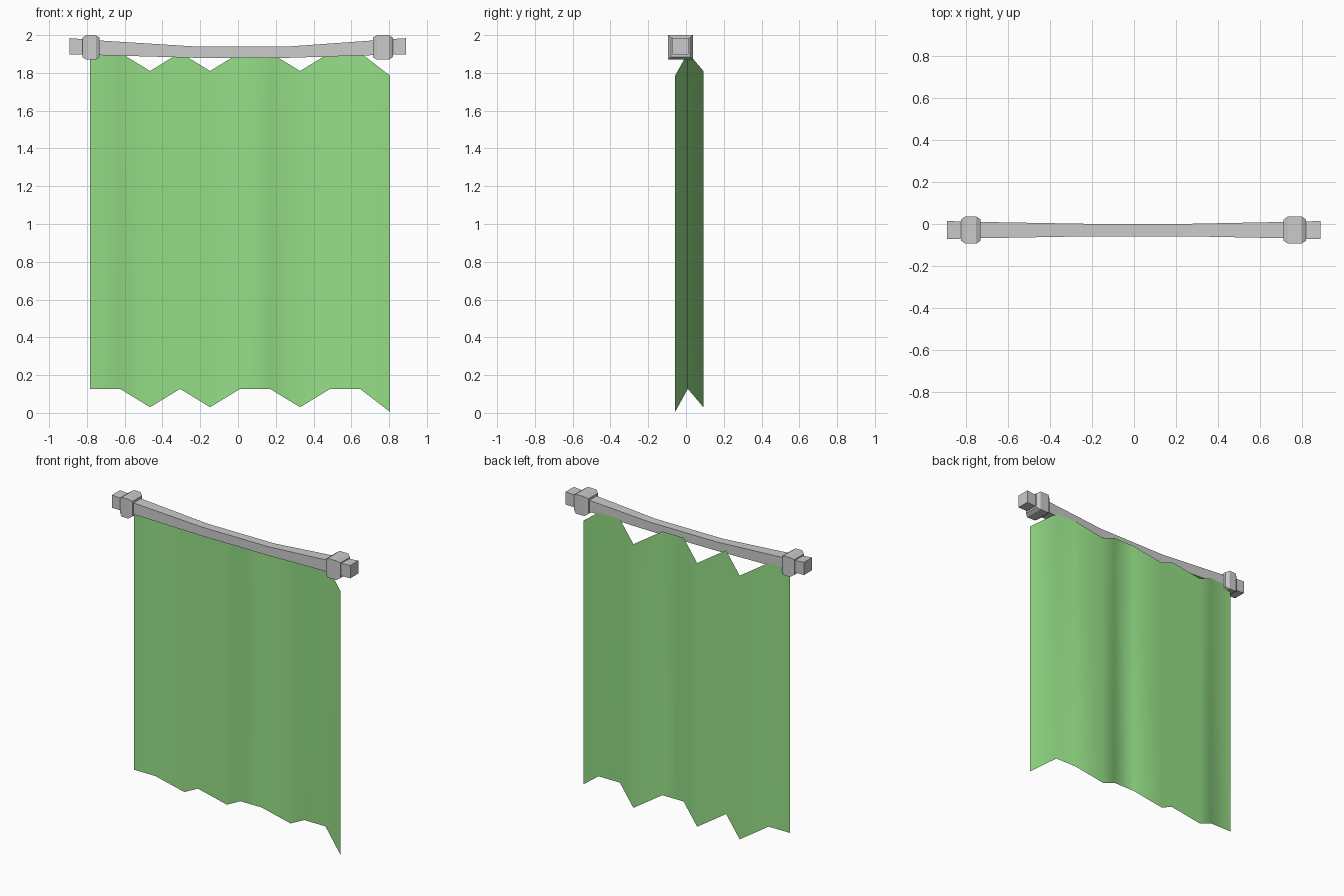
import bpy

if "Cube" in bpy.data.objects:
    bpy.data.objects.remove(bpy.data.objects["Cube"])

ROD_Y = -0.029


def make_object(name, verts, faces):
    mesh = bpy.data.meshes.new(name)
    mesh.from_pydata(verts, [], faces)
    mesh.update()
    obj = bpy.data.objects.new(name, mesh)
    bpy.context.collection.objects.link(obj)
    return obj


def square_bar(name, sections):
    """Capped square bar along x; each section is (x, centre z, half width)."""
    verts, faces = [], []
    for x, z, h in sections:
        verts += [(x, ROD_Y + a * h, z + b * h)
                  for a, b in ((-1, -1), (1, -1), (1, 1), (-1, 1))]
    last = 4 * (len(sections) - 1)
    for s in range(0, last, 4):
        for i in range(4):
            j = (i + 1) % 4
            faces.append((s + i, s + 4 + i, s + 4 + j, s + j))
    faces += [(0, 1, 2, 3), (last + 3, last + 2, last + 1, last)]
    return square_bar_finish(make_object(name, verts, faces))


def square_bar_finish(obj):
    # sections run along +x, so flip the winding to face outwards
    obj.data.flip_normals()
    return obj


# Sagging rod, thinner in the middle
square_bar("rod", [(-0.891, 1.941, 0.043), (-0.74, 1.933, 0.039),
                   (-0.23, 1.910, 0.030), (0.27, 1.910, 0.030),
                   (0.72, 1.933, 0.039), (0.889, 1.941, 0.043)])

# Chamfered collars near both ends
for side, cx, half_len in (("left", -0.778, 0.046), ("right", 0.767, 0.053)):
    square_bar(side + "_collar", [
        (cx - half_len, 1.935, 0.051), (cx - half_len + 0.021, 1.935, 0.065),
        (cx + half_len - 0.021, 1.935, 0.065), (cx + half_len, 1.935, 0.051)])

# Pleated cloth: folds (x, y, bottom z) extruded straight up
flat, back, front = (0.01, 0.127), (0.092, 0.03), (-0.058, 0.005)
folds = [flat, flat, back, flat, back, flat, flat, back, flat, flat, front]
step = (0.805 + 0.783) / (len(folds) - 1)
verts, faces = [], []
for i, (y, z) in enumerate(folds):
    x = -0.783 + i * step
    verts += [(x, y, z), (x, y, z + 1.78)]
for i in range(0, 2 * len(folds) - 2, 2):
    faces.append((i, i + 2, i + 3, i + 1))
curtain = make_object("curtain", verts, faces)
for poly in curtain.data.polygons:
    poly.use_smooth = True

green = bpy.data.materials.new("green_cloth")
green.diffuse_color = (0.30, 0.73, 0.24, 1.0)
green.use_nodes = True
green.node_tree.nodes["Principled BSDF"].inputs["Base Color"].default_value = green.diffuse_color
curtain.data.materials.append(green)
